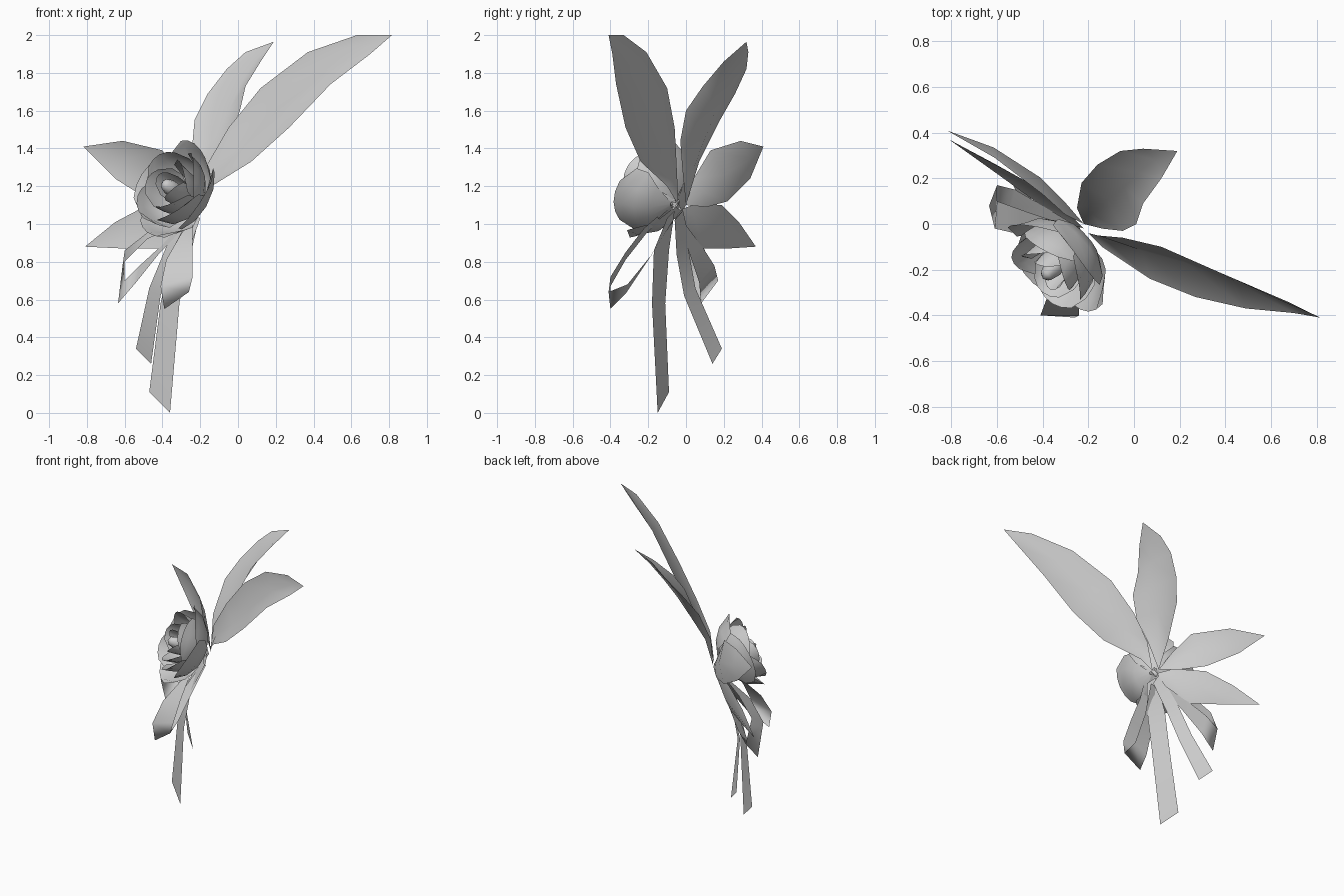
import bpy, bmesh, math
from mathutils import Vector

cube = bpy.data.objects.get("Cube")
if cube:
    bpy.data.objects.remove(cube, do_unlink=True)

grey = bpy.data.materials.new("soft_grey")
grey.use_nodes = True
colour = (0.6, 0.6, 0.6, 1)
grey.diffuse_color = colour
grey.node_tree.nodes["Principled BSDF"].inputs["Base Color"].default_value = colour


def make_sheet(name, rows):
    """Skin a grid of points; repeated points collapse into tips."""
    bm = bmesh.new()
    grid = [[bm.verts.new(point) for point in row] for row in rows]
    for lower, upper in zip(grid, grid[1:]):
        for i in range(len(lower) - 1):
            bm.faces.new((lower[i], lower[i + 1], upper[i + 1], upper[i]))
    bmesh.ops.remove_doubles(bm, verts=bm.verts, dist=0.0005)
    mesh = bpy.data.meshes.new(name)
    bm.to_mesh(mesh)
    bm.free()
    mesh.materials.append(grey)
    sheet = bpy.data.objects.new(name, mesh)
    bpy.context.collection.objects.link(sheet)
    for polygon in mesh.polygons:
        polygon.use_smooth = True
    return sheet


def make_leaf(name, root, tip, left_edge, right_edge, fold):
    """Leaf blade between two edges, with a slightly folded midrib."""
    root, tip = Vector(root), Vector(tip)
    along = (tip - root).normalized()
    rows = [[root] * 3]
    for left, right in zip(left_edge, right_edge):
        left, right = Vector(left), Vector(right)
        across = right - left
        normal = across.cross(along).normalized()
        middle = (left + right) / 2 + normal * across.length * fold
        rows.append([left, middle, right])
    rows.append([tip] * 3)
    return make_sheet(name, rows)


def make_ribbon(name, left_edge, right_edge):
    return make_sheet(name, list(zip(left_edge, right_edge)))


# Leaves fanning out from behind the bloom
make_leaf("upper_left_leaf", (-0.2, -0.04, 1.1), (0.815, -0.41, 2),
          [(-0.16, -0.05, 1.32), (-0.05, -0.06, 1.51), (0.12, -0.1, 1.72),
           (0.37, -0.21, 1.91), (0.63, -0.33, 2)],
          [(-0.14, -0.1, 1.2), (0.07, -0.24, 1.33), (0.27, -0.32, 1.51),
           (0.49, -0.37, 1.74), (0.7, -0.39, 1.9)], -0.16)
make_leaf("upper_back_leaf", (-0.22, 0, 1.1), (0.19, 0.32, 1.965),
          [(-0.25, 0.07, 1.33), (-0.23, 0.18, 1.55), (-0.16, 0.26, 1.69),
           (-0.06, 0.32, 1.82), (0.04, 0.33, 1.91)],
          [(-0.14, -0.02, 1.3), (-0.05, -0.03, 1.44), (0.01, 0, 1.6),
           (0.04, 0.09, 1.73), (0.12, 0.2, 1.86)], -0.16)
make_leaf("upper_right_leaf", (-0.22, 0, 1.1), (-0.82, 0.41, 1.41),
          [(-0.3, 0.04, 1.24), (-0.4, 0.13, 1.39), (-0.61, 0.29, 1.44)],
          [(-0.32, 0.11, 1.09), (-0.46, 0.22, 1.12), (-0.65, 0.34, 1.24)], 0.12)
make_leaf("lower_right_leaf", (-0.22, -0.02, 1.08), (-0.81, 0.37, 0.88),
          [(-0.3, 0.06, 1.11), (-0.48, 0.19, 1.1), (-0.65, 0.28, 1.01)],
          [(-0.28, 0, 0.99), (-0.42, 0.09, 0.87), (-0.6, 0.22, 0.87)], 0.12)

# Hanging ribbon tails
make_ribbon("long_ribbon_tail",
            [(-0.24, -0.06, 1.07), (-0.35, -0.09, 0.86), (-0.41, -0.11, 0.58), (-0.47, -0.09, 0.11)],
            [(-0.2, -0.1, 1.03), (-0.26, -0.17, 0.86), (-0.31, -0.18, 0.58), (-0.36, -0.15, 0)])
make_ribbon("short_ribbon_tail",
            [(-0.24, -0.01, 1.08), (-0.38, 0.01, 0.88), (-0.47, 0.05, 0.66), (-0.54, 0.19, 0.34)],
            [(-0.22, -0.06, 1.02), (-0.33, -0.05, 0.84), (-0.41, -0.01, 0.62), (-0.46, 0.14, 0.26)])

# Ribbon loops that fold back on themselves
make_ribbon("front_ribbon_loop",
            [(-0.25, -0.14, 1.02), (-0.3, -0.21, 0.95), (-0.38, -0.32, 0.81), (-0.41, -0.4, 0.67),
             (-0.39, -0.4, 0.55), (-0.38, -0.32, 0.63), (-0.34, -0.2, 0.81), (-0.25, -0.07, 1.01)],
            [(-0.21, -0.15, 1.04), (-0.24, -0.22, 0.98), (-0.24, -0.32, 0.85), (-0.24, -0.4, 0.72),
             (-0.26, -0.41, 0.64), (-0.27, -0.31, 0.68), (-0.25, -0.18, 0.84), (-0.21, -0.07, 1.02)])
make_ribbon("side_ribbon_loop",
            [(-0.25, -0.06, 1.03), (-0.48, -0.05, 0.92), (-0.61, -0.02, 0.79), (-0.635, 0.08, 0.58),
             (-0.54, 0.07, 0.69), (-0.42, 0.02, 0.84), (-0.25, -0.04, 1.02)],
            [(-0.25, -0.02, 1.07), (-0.46, 0.05, 0.97), (-0.6, 0.1, 0.86), (-0.6, 0.17, 0.7),
             (-0.52, 0.15, 0.78), (-0.4, 0.08, 0.89), (-0.25, -0.01, 1.06)])

# Bloom axes: petals are placed around a tilted centre line
base = Vector((-0.23, -0.06, 1.11))
axis = Vector((-0.62, -0.66, 0.4)).normalized()
side = axis.cross(Vector((0, 0, 1))).normalized()
top = side.cross(axis)


def bloom_point(angle, radius, height):
    return base + axis * height + (side * math.cos(angle) * 0.95 + top * math.sin(angle)) * radius


def make_petal(name, angle, spread, radius, height, flare):
    """Cupped petal: broad in the middle, rounded at its tip."""
    rows = []
    for v, width, bulge in ((0, 0.5, 0.15), (0.2, 0.85, 0.65), (0.5, 1, 0.95), (0.8, 0.9, 1), (1, 0.5, 1)):
        row = []
        for i in range(-2, 3):
            u = i / 2
            r = radius * (bulge + flare * v ** 3) * (1 - 0.06 * u)
            h = height * v * (1 - 0.08 * u * u)
            row.append(bloom_point(angle + u * spread * width, r, h))
        rows.append(row)
    return make_sheet(name, rows)


# Layers of petals: name, count, radius, height, half spread, flare, turn
layers = (("outer_petal", 4, 0.22, 0.2, 0.95, 0.22, 0.3),
          ("middle_petal", 4, 0.19, 0.25, 0.95, 0.08, 1.0),
          ("inner_petal", 3, 0.13, 0.26, 1.1, 0.08, 0.2),
          ("heart_petal", 2, 0.075, 0.26, 1.3, 0.05, 0.7))
for name, count, radius, height, spread, flare, turn in layers:
    for k in range(count):
        make_petal(f"{name}_{k + 1}", turn + k * math.tau / count, spread, radius, height, flare)

# Closed bud at the heart of the bloom
bud_profile = ((0, 0.08), (0.035, 0.12), (0.045, 0.2), (0.03, 0.25), (0, 0.27))
make_sheet("bud", [[bloom_point(math.tau * i / 8, r, h) for i in range(9)] for r, h in bud_profile])
